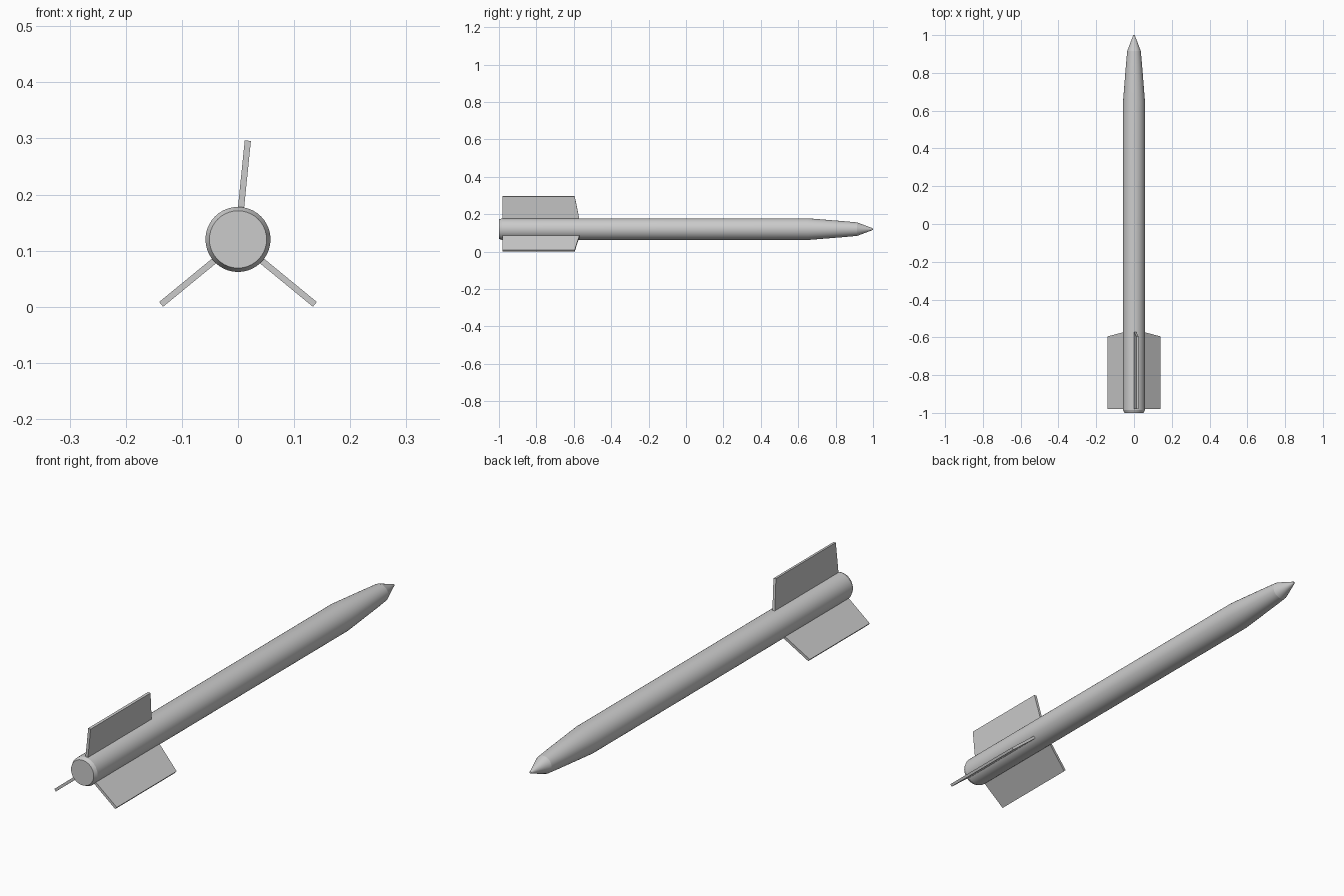
import bpy, bmesh, math
from mathutils import Vector

if "Cube" in bpy.data.objects:
    bpy.data.objects.remove(bpy.data.objects["Cube"])

AXIS_Z = 0.12
SIDES = 40


def make_object(name, bm):
    bmesh.ops.recalc_face_normals(bm, faces=bm.faces[:])
    mesh = bpy.data.meshes.new(name)
    bm.to_mesh(mesh)
    bm.free()
    obj = bpy.data.objects.new(name, mesh)
    bpy.context.collection.objects.link(obj)
    return obj


def make_body(name, profile):
    """Closed surface of revolution along y from (y, radius) pairs."""
    bm = bmesh.new()
    rings = []
    for y, r in profile:
        angles = [2 * math.pi * i / SIDES for i in range(SIDES)]
        rings.append([bm.verts.new((r * math.cos(a), y, AXIS_Z + r * math.sin(a)))
                      for a in angles])
    for a, b in zip(rings, rings[1:]):
        for i in range(SIDES):
            j = (i + 1) % SIDES
            bm.faces.new((a[i], a[j], b[j], b[i]))
    bm.faces.new(rings[0])
    bm.faces.new(rings[-1])
    return make_object(name, bm)


def make_fin(name, root, tip, thickness=0.011):
    """Flat fin between two (x, z) points, with a swept leading edge."""
    root, tip = Vector((root[0], 0, root[1])), Vector((tip[0], 0, tip[1]))
    d = (tip - root).normalized()
    side = Vector((-d.z, 0, d.x)) * thickness / 2
    outline = [(root, -0.98), (root, -0.57), (tip, -0.595), (tip, -0.98)]
    bm = bmesh.new()
    a, b = [[bm.verts.new(p + s + Vector((0, y, 0))) for p, y in outline]
            for s in (side, -side)]
    bm.faces.new(a)
    bm.faces.new(b)
    for i in range(4):
        j = (i + 1) % 4
        bm.faces.new((a[i], a[j], b[j], b[i]))
    return make_object(name, bm)


# Body tube with chamfered tail, tapered shoulder and nose cone
body = make_body("body", [(-1.0, 0.051), (-0.985, 0.058), (0.65, 0.058),
                          (0.85, 0.042), (0.915, 0.036), (1.0, 0.004)])
bpy.context.view_layer.objects.active = body
body.select_set(True)
bpy.ops.object.shade_smooth_by_angle(angle=math.radians(12))

# Three tail fins
make_fin("upper_fin", (0.005, 0.173), (0.0175, 0.296))
for name, s in (("right_fin", 1), ("left_fin", -1)):
    make_fin(name, (s * 0.041, 0.083), (s * 0.137, 0.0043))
